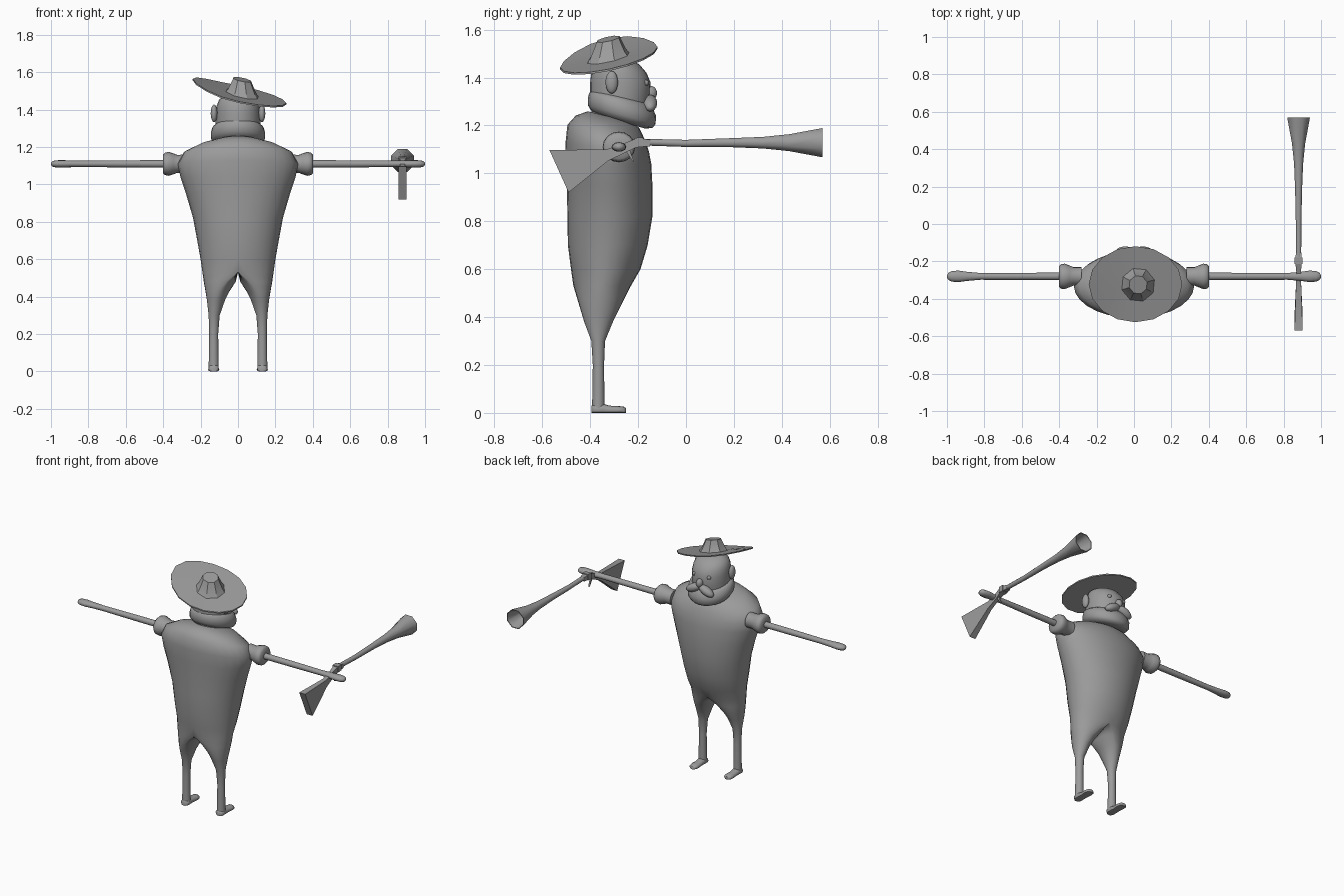
import bpy, bmesh, math
from math import sin, cos, pi

if "Cube" in bpy.data.objects:
    bpy.data.objects.remove(bpy.data.objects["Cube"])

grey = bpy.data.materials.new("plain_grey")
grey.diffuse_color = (0.33, 0.33, 0.33, 1)
grey.use_nodes = True
grey.node_tree.nodes["Principled BSDF"].inputs["Base Color"].default_value = grey.diffuse_color


def finish(name, bm, angle=50):
    me = bpy.data.meshes.new(name)
    bm.to_mesh(me)
    bm.free()
    ob = bpy.data.objects.new(name, me)
    bpy.context.collection.objects.link(ob)
    me.materials.append(grey)
    bpy.ops.object.select_all(action='DESELECT')
    ob.select_set(True)
    bpy.context.view_layer.objects.active = ob
    if angle:
        bpy.ops.object.shade_smooth_by_angle(angle=math.radians(angle))
    return ob


def loft(rings):
    """Skin a list of closed point rings and cap both ends."""
    bm = bmesh.new()
    vs = [[bm.verts.new(p) for p in r] for r in rings]
    n = len(vs[0])
    for a, b in zip(vs, vs[1:]):
        for i in range(n):
            j = (i + 1) % n
            bm.faces.new((a[i], a[j], b[j], b[i]))
    bm.faces.new(vs[0])
    bm.faces.new(vs[-1])
    bmesh.ops.recalc_face_normals(bm, faces=bm.faces)
    return bm


def mirror(ob):
    m = ob.modifiers.new("mirror", 'MIRROR')
    m.merge_threshold = 0.0005
    return ob


def oval(z, w, y0, y1, slope=0, n=24):
    """Level or tilted oval ring, from back y0 to front y1."""
    cy, d = (y0 + y1) / 2, (y1 - y0) / 2
    return [(w * cos(2 * pi * i / n), cy + d * sin(2 * pi * i / n),
             z + slope * d * sin(2 * pi * i / n)) for i in range(n)]


def ball(name, loc, size, roll=0, seg=16):
    """Ellipsoid, optionally rolled about the y axis."""
    bm = bmesh.new()
    bmesh.ops.create_uvsphere(bm, u_segments=seg, v_segments=seg // 2 + 2, radius=1)
    for v in bm.verts:
        x, y, z = v.co.x * size[0], v.co.y * size[1], v.co.z * size[2]
        v.co = (loc[0] + x * cos(roll) + z * sin(roll), loc[1] + y,
                loc[2] - x * sin(roll) + z * cos(roll))
    return finish(name, bm, 60)


# Torso and legs: half rings (z, centre x, inner x, outer x, back y, front y, slope)
BODY = [
    (1.235, 0, 0, .11, -.41, -.22, -.25),
    (1.215, 0, 0, .20, -.46, -.195, -.2),
    (1.17, 0, 0, .29, -.495, -.17, -.2),
    (1.11, 0, 0, .322, -.503, -.155, -.1),
    (1.04, 0, 0, .308, -.50, -.145, 0),
    (.95, 0, 0, .278, -.497, -.14, 0),
    (.82, 0, 0, .24, -.495, -.14, 0),
    (.70, 0, 0, .218, -.493, -.16, 0),
    (.60, 0, 0, .20, -.48, -.19, 0),
    (.53, 0, 0, .19, -.47, -.23, 0),
    (.48, .06, .012, .183, -.455, -.255, 0),
    (.43, .10, .045, .174, -.44, -.28, 0),
    (.38, .118, .07, .166, -.425, -.305, 0),
    (.30, .128, .098, .157, -.395, -.338, 0),
    (.20, .13, .106, .154, -.389, -.342, 0),
    (.015, .13, .103, .157, -.392, -.34, 0),
]
rings = []
for z, c, xin, w, y0, y1, s in BODY:
    ring = []
    for i in range(28):
        t = -pi / 2 + 2 * pi * i / 28
        k = cos(t)
        x = c + (w - c) * k if k > 0 else c + (c - xin) * k
        d = (y1 - y0) / 2 * sin(t)
        ring.append((x, (y0 + y1) / 2 + d, z + s * d))
    rings.append(ring)
bm = loft(rings)
seam = [f for f in bm.faces if all(abs(v.co.x) < 1e-4 for v in f.verts)]
bmesh.ops.delete(bm, geom=seam, context='FACES')
mirror(finish("body_and_legs", bm, 60))

# Feet: flat-soled shoes pointing forward
foot = []
for y, w, h in [(-.394, .018, .03), (-.385, .028, .038), (-.35, .028, .04), (-.32, .026, .03),
                (-.285, .03, .029), (-.26, .026, .026), (-.25, .014, .02)]:
    foot.append([(.13 + w * cos(2 * pi * i / 12), y,
                  max(0, h * .4 + h * .6 * sin(2 * pi * i / 12))) for i in range(12)])
mirror(finish("foot", loft(foot)))


def turned_x(profile, n=16):
    """Rings along x: (x, half depth, half height)."""
    return loft([[(x, -.28 + ry * cos(2 * pi * i / n), 1.11 + rz * sin(2 * pi * i / n))
                  for i in range(n)] for x, ry, rz in profile])


# Shoulder cuffs and arms
mirror(finish("shoulder_cuff", turned_x([
    (.28, .05, .05), (.325, .05, .048), (.345, .058, .056), (.37, .068, .064),
    (.39, .066, .06), (.40, .056, .05), (.402, .02, .02)])))
mirror(finish("arm", turned_x([
    (.38, .02, .02), (.60, .019, .019), (.82, .018, .017), (.89, .024, .018),
    (.94, .031, .02), (.975, .028, .019), (.993, .018, .014), (1.0, .006, .005)], 12)))

# Head and the beard wrapped round the jaw
finish("head", loft([
    oval(1.22, .11, -.39, -.17), oval(1.30, .12, -.40, -.152), oval(1.38, .118, -.40, -.148),
    oval(1.42, .114, -.395, -.165), oval(1.455, .10, -.38, -.195), oval(1.48, .06, -.35, -.25)]))
finish("beard", loft([
    oval(1.215, .10, -.37, -.17, -.28), oval(1.225, .13, -.395, -.14, -.28),
    oval(1.245, .144, -.41, -.127, -.28), oval(1.275, .145, -.41, -.125, -.25),
    oval(1.305, .137, -.405, -.14, -.22), oval(1.32, .118, -.395, -.16, -.22)]), 60)

# Face details
ball("nose", (0, -.147, 1.335), (.022, .026, .03))
for side in (-1, 1):
    ball("ear", (side * .128, -.31, 1.38), (.018, .026, .047))
    ball("eye", (side * .055, -.168, 1.378), (.013, .013, .013), seg=12)
    ball("moustache", (side * .047, -.15, 1.293), (.058, .03, .027), side * .45)


# Tilted hat: brim disc and eight-sided crown
def hat_z(x, y):
    return 1.483 - .2 * x + .21 * (y + .32) + (.5 * x * x if x < 0 else 0)


def brim_ring(k, dz, n=16):
    pts = []
    for i in range(n):
        x = .008 + k * .25 * cos(2 * pi * i / n)
        y = -.322 + k * .203 * sin(2 * pi * i / n)
        pts.append((x, y, hat_z(x, y) + dz))
    return pts


finish("hat_brim", loft([brim_ring(.3, -.004), brim_ring(1, -.004),
                         brim_ring(1, .004), brim_ring(.3, .004)]), 20)
crown = []
for r, h in [(.094, 0), (.078, .022), (.06, .06), (.05, .083)]:
    ring = []
    for i in range(8):
        a = 2 * pi * i / 8 + .3
        x, y = .022 + r * cos(a), -.325 + r * sin(a)
        ring.append((x, y, hat_z(x, y) + h))
    crown.append(ring)
finish("hat_crown", loft(crown), 20)

# Gun barrel: hollow eight-sided flared tube (y, radius, z)
GX = .88
finish("gun_barrel", loft([
    [(GX + r * cos(2 * pi * (i + .5) / 8), y, z + r * sin(2 * pi * (i + .5) / 8)) for i in range(8)]
    for y, r, z in [(-.2, .015, 1.131), (0, .016, 1.125), (.18, .02, 1.128), (.32, .026, 1.128),
                    (.43, .038, 1.128), (.57, .066, 1.128), (.57, .061, 1.128),
                    (.45, .034, 1.128), (.38, .012, 1.128)]]), 50)


def slab(name, sections):
    """Box-section loft: (top y, top z, bottom y, bottom z, half width)."""
    finish(name, loft([[(GX - w, ty, tz), (GX + w, ty, tz), (GX + w, by, bz), (GX - w, by, bz)]
                       for ty, tz, by, bz, w in sections]), 30)


# Gun stock, lock and trigger
slab("gun_stock", [(-.57, 1.097, -.49, .92, .022), (-.33, 1.1, -.325, 1.052, .014),
                   (-.26, 1.125, -.25, 1.088, .012), (-.2, 1.148, -.2, 1.112, .018),
                   (-.15, 1.14, -.15, 1.112, .014)])
slab("gun_lock", [(-.215, 1.148, -.215, 1.108, .021), (-.18, 1.15, -.18, 1.11, .021)])
slab("gun_trigger", [(-.255, 1.1, -.222, 1.048, .005), (-.235, 1.1, -.217, 1.048, .005)])
